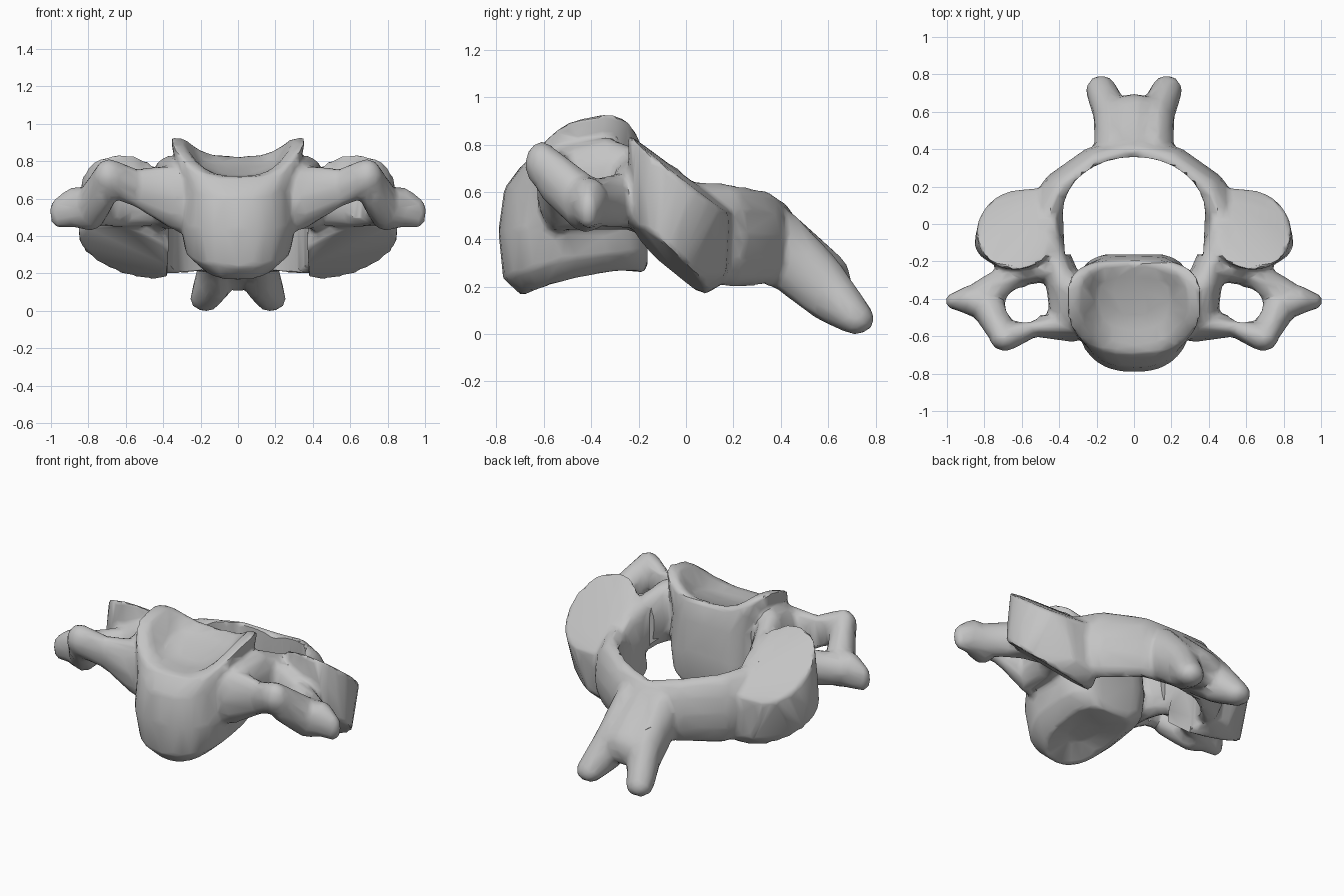
import bpy, bmesh, math
from mathutils import Matrix, Vector

cube = bpy.data.objects.get("Cube")
if cube:
    bpy.data.objects.remove(cube, do_unlink=True)

bone = bpy.data.materials.new("bone grey")
bone.use_nodes = True
bone.diffuse_color = (0.55, 0.55, 0.55, 1)
bone.node_tree.nodes["Principled BSDF"].inputs["Base Color"].default_value = bone.diffuse_color


def make_object(name, bm):
    bmesh.ops.recalc_face_normals(bm, faces=bm.faces)
    mesh = bpy.data.meshes.new(name)
    bm.to_mesh(mesh)
    bm.free()
    obj = bpy.data.objects.new(name, mesh)
    bpy.context.collection.objects.link(obj)
    return obj


def add_hull(bm, points):
    verts = [bm.verts.new(p) for p in points]
    result = bmesh.ops.convex_hull(bm, input=verts)
    spare = {g for g in result["geom_interior"] + result["geom_unused"]
             if isinstance(g, bmesh.types.BMVert)}
    bmesh.ops.delete(bm, geom=list(spare), context="VERTS")


def ball(centre, radii):
    bm = bmesh.new()
    bmesh.ops.create_icosphere(bm, subdivisions=2, radius=1)
    points = [Vector(centre) + Vector(a * b for a, b in zip(v.co, radii)) for v in bm.verts]
    bm.free()
    return points


def disc(centre, across, along, steps=20):
    turns = [math.tau * i / steps for i in range(steps)]
    return [Vector(centre) + Vector(across) * math.cos(t) + Vector(along) * math.sin(t)
            for t in turns]


def flip(points, side):
    return [Vector((p[0] * side, p[1], p[2])) for p in points]


def limb(name, *stations, sides=(1, -1)):
    """Tapering limb: hulls between successive ellipsoids, on both sides."""
    bm = bmesh.new()
    balls = [ball(*s) for s in stations]
    for side in sides:
        for a, b in zip(balls, balls[1:]):
            add_hull(bm, flip(a + b, side))
    return make_object(name, bm)


def body_ring(bm, half_x, front, back, z_front, z_back, lift=0, steps=32):
    """Rounded-square ring, tilted front to back and lifted at both sides."""
    ring = []
    for i in range(steps):
        c, s = math.cos(math.tau * i / steps), math.sin(math.tau * i / steps)
        power = 0.55 if s > 0 else 0.85
        x = math.copysign(abs(c) ** power, c)
        t = (math.copysign(abs(s) ** power, s) + 1) / 2
        z = z_front + (z_back - z_front) * t + lift * abs(x) ** 3
        ring.append(bm.verts.new((half_x * x, front + (back - front) * t, z)))
    return ring


# Vertebral body: hollowed underside, wide flanks, raised side lips, dished top
bm = bmesh.new()
rings = [body_ring(bm, *r) for r in (
    (0.08, -0.55, -0.35, 0.26, 0.28),
    (0.19, -0.69, -0.17, 0.165, 0.265, 0.03),
    (0.28, -0.77, -0.15, 0.24, 0.34, 0.03),
    (0.31, -0.79, -0.155, 0.44, 0.5),
    (0.3, -0.765, -0.17, 0.62, 0.7),
    (0.36, -0.69, -0.195, 0.72, 0.83, 0.14),
    (0.29, -0.64, -0.22, 0.725, 0.83, 0.13),
    (0.2, -0.57, -0.28, 0.725, 0.8, 0.02),
    (0.08, -0.5, -0.38, 0.73, 0.77))]
for lower, upper in zip(rings, rings[1:]):
    for i in range(len(lower)):
        bm.faces.new((lower[i - 1], lower[i], upper[i], upper[i - 1]))
bm.faces.new(rings[0])
bm.faces.new(rings[-1])
parts = [make_object("vertebral_body", bm)]

# Articular pillars: tilted upper and lower facets joined by a hull
bm = bmesh.new()
upper = disc((0.625, -0.03, 0.68), (0.215, 0, -0.01), (-0.01, 0.215, -0.17))
lower = disc((0.585, -0.07, 0.32), (0.265, 0, 0.05), (-0.05, 0.16, -0.14))
rear = [(0.42, 0.18, 0.23), (0.45, 0.2, 0.52), (0.58, 0.17, 0.26)]
for side in (1, -1):
    add_hull(bm, flip(upper + lower + rear, side))
parts.append(make_object("articular_pillars", bm))

# Side processes around the openings
parts += [
    limb("pedicles", ((0.35, -0.51, 0.62), (0.1, 0.1, 0.18)),
         ((0.37, -0.33, 0.64), (0.1, 0.1, 0.2)),
         ((0.4, -0.24, 0.62), (0.09, 0.08, 0.18)), ((0.47, -0.08, 0.56), (0.09, 0.1, 0.17))),
    limb("front_bars", ((0.33, -0.53, 0.61), (0.1, 0.1, 0.18)),
         ((0.54, -0.55, 0.66), (0.06, 0.05, 0.105)), ((0.69, -0.605, 0.72), (0.085, 0.075, 0.1))),
    limb("side_bars", ((0.71, -0.575, 0.68), (0.08, 0.065, 0.12)),
         ((0.79, -0.42, 0.55), (0.095, 0.1, 0.12)), ((0.88, -0.405, 0.56), (0.07, 0.08, 0.11)),
         ((0.96, -0.41, 0.53), (0.05, 0.045, 0.085))),
    limb("rear_bars", ((0.8, -0.38, 0.56), (0.09, 0.09, 0.1)),
         ((0.62, -0.26, 0.57), (0.1, 0.07, 0.12)), ((0.42, -0.24, 0.62), (0.08, 0.06, 0.16)))]

# Arch behind the canal and the forked rear spine
parts += [
    limb("laminae", ((0.46, 0.05, 0.45), (0.1, 0.1, 0.2)),
         ((0.4, 0.19, 0.42), (0.1, 0.09, 0.22)), ((0.2, 0.34, 0.41), (0.1, 0.08, 0.2)),
         ((0, 0.4, 0.38), (0.12, 0.07, 0.19))),
    limb("spine_ridges", ((0.11, 0.42, 0.355), (0.105, 0.09, 0.18)),
         ((0.12, 0.59, 0.2), (0.1, 0.09, 0.15)), ((0.175, 0.72, 0.07), (0.085, 0.08, 0.07))),
    limb("spine_web", ((0, 0.42, 0.36), (0.15, 0.09, 0.17)),
         ((0, 0.61, 0.23), (0.15, 0.09, 0.12)), sides=(1,))]

# Fuse the parts into one surface
with bpy.context.temp_override(active_object=parts[0], object=parts[0],
                               selected_objects=parts, selected_editable_objects=parts):
    bpy.ops.object.join()
vertebra = parts[0]
vertebra.name = "vertebra"
fuse = vertebra.modifiers.new("fuse", "REMESH")
fuse.mode = "VOXEL"
fuse.voxel_size = 0.016


def cut(name, outline):
    bm = bmesh.new()
    face = bm.faces.new([bm.verts.new((x, y, -1)) for x, y in outline])
    made = bmesh.ops.extrude_face_region(bm, geom=[face])["geom"]
    bmesh.ops.translate(bm, vec=(0, 0, 3), verts=[v for v in made if isinstance(v, bmesh.types.BMVert)])
    cutter = make_object(name, bm)
    cutter.hide_render = True
    boolean = vertebra.modifiers.new(name, "BOOLEAN")
    boolean.operation = "DIFFERENCE"
    boolean.object = cutter
    return cutter


# Spinal canal and the two side openings
arc = [math.pi * i / 16 for i in range(17)]
canal = [(0.38 * math.cos(a), 0.06 + 0.3 * math.sin(a)) for a in arc]
cutters = [cut("canal_cutter", canal + [(-0.37, -0.16), (0.37, -0.16)])]
for side in (1, -1):
    cutters.append(cut("opening_cutter", [(p.x, p.y) for p in
                   disc((0.585 * side, -0.43, 0), (0.105, 0, 0), (0, 0.095, 0))]))

# Soften the joins, then reduce to broad planes
smooth = vertebra.modifiers.new("soften", "SMOOTH")
smooth.factor, smooth.iterations = 0.5, 6
reduce = vertebra.modifiers.new("reduce", "DECIMATE")
reduce.ratio = 0.08
reduce.use_symmetry = True

result = vertebra.evaluated_get(bpy.context.evaluated_depsgraph_get())
mesh = bpy.data.meshes.new_from_object(result)
vertebra.modifiers.clear()
vertebra.data = mesh
for cutter in cutters:
    bpy.data.objects.remove(cutter, do_unlink=True)

# Centre and stand on the floor
low = [min(v.co[k] for v in mesh.vertices) for k in range(3)]
high = [max(v.co[k] for v in mesh.vertices) for k in range(3)]
middle = Vector(((low[0] + high[0]) / 2, (low[1] + high[1]) / 2, low[2]))
mesh.transform(Matrix.Translation(-middle))
mesh.materials.clear()
mesh.materials.append(bone)

bpy.ops.object.select_all(action="DESELECT")
vertebra.select_set(True)
bpy.context.view_layer.objects.active = vertebra
bpy.ops.object.shade_smooth_by_angle(angle=math.radians(40))
